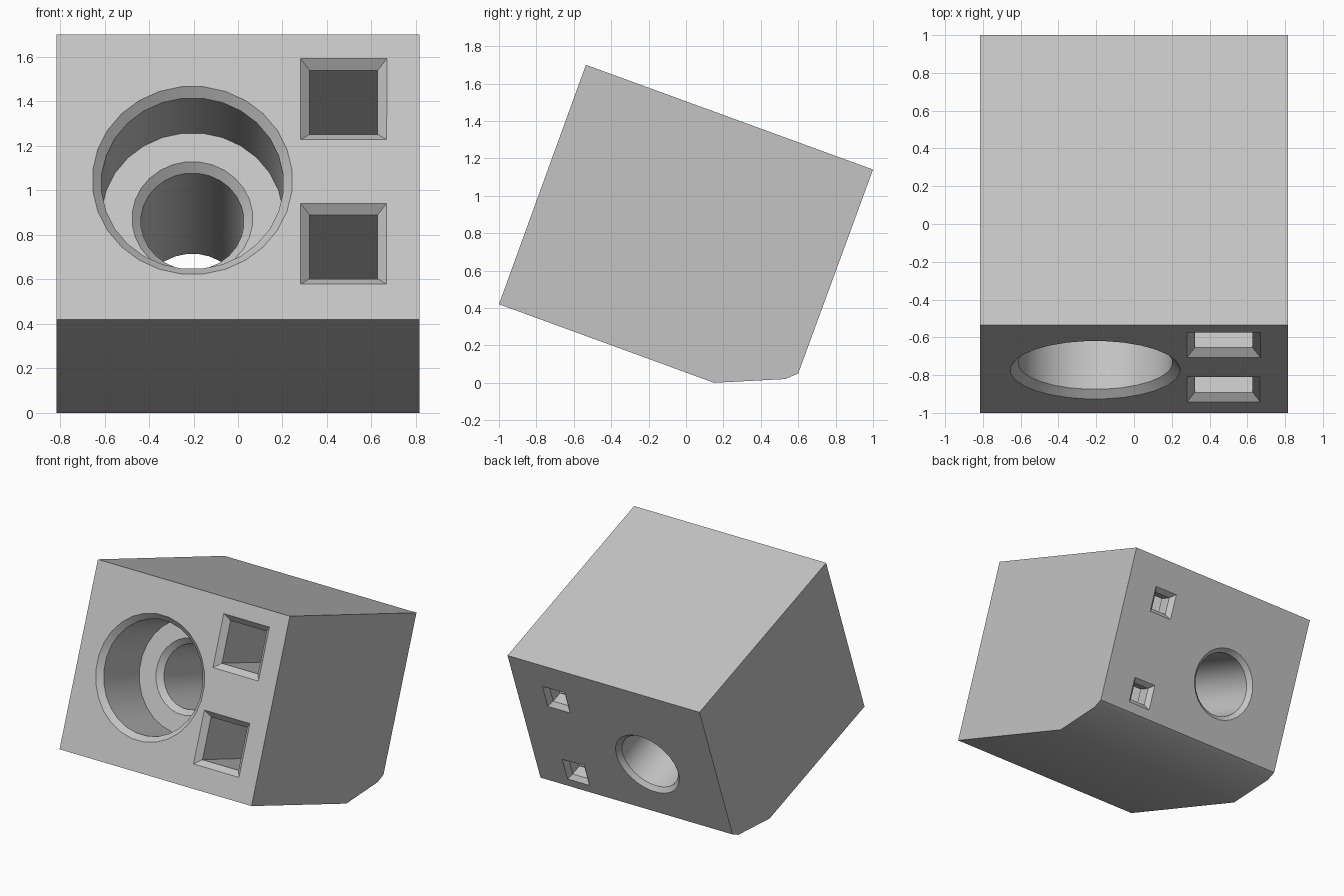
import bpy, bmesh
from math import radians, sin, cos, pi, sqrt
from mathutils import Vector

cube = bpy.data.objects.get("Cube")
if cube:
    bpy.data.objects.remove(cube, do_unlink=True)

grey = bpy.data.materials.new("light grey")
grey.use_nodes = True
colour = (0.55, 0.55, 0.55, 1)
grey.diffuse_color = colour
grey.node_tree.nodes["Principled BSDF"].inputs["Base Color"].default_value = colour

# The block leans back; hole axes run square to its sloping front face
TILT = radians(20)
INWARD = Vector((0, cos(TILT), -sin(TILT)))
UPWARD = Vector((0, sin(TILT), cos(TILT)))
FRONT_EDGE = Vector((0, -1, 0.42))
HALF_WIDTH = 0.815
LENGTH = 1.64
BEVEL = 0.04


def loft(name, rings):
    """Skin a list of point rings into a closed solid."""
    bm = bmesh.new()
    loops = [[bm.verts.new(p) for p in ring] for ring in rings]
    n = len(loops[0])
    for a, b in zip(loops, loops[1:]):
        for i in range(n):
            j = (i + 1) % n
            bm.faces.new((a[i], a[j], b[j], b[i]))
    bm.faces.new(loops[0])
    bm.faces.new(loops[-1])
    bmesh.ops.recalc_face_normals(bm, faces=bm.faces)
    mesh = bpy.data.meshes.new(name)
    bm.to_mesh(mesh)
    bm.free()
    mesh.materials.append(grey)
    obj = bpy.data.objects.new(name, mesh)
    bpy.context.collection.objects.link(obj)
    return obj


def stepped_cutter(name, x, height, wide, narrow, floor, sides):
    """Wide pocket with a narrow through hole, all mouths chamfered."""
    steps = [(wide + 2 * BEVEL, -BEVEL), (wide, BEVEL), (wide, floor),
             (narrow + BEVEL, floor), (narrow, floor + BEVEL),
             (narrow, LENGTH - BEVEL), (narrow + 2 * BEVEL, LENGTH + BEVEL)]
    scale = sqrt(2) if sides == 4 else 1
    centre = FRONT_EDGE + Vector((x, 0, 0)) + UPWARD * height
    rings = []
    for r, depth in steps:
        ring = []
        for i in range(sides):
            a = 2 * pi * (i + 0.5) / sides
            ring.append(centre + INWARD * depth + UPWARD * (r * scale * sin(a))
                        + Vector((r * scale * cos(a), 0, 0)))
        rings.append(ring)
    cutter = loft(name, rings)
    cutter.hide_render = True
    return cutter


# Body: side profile extruded across the width
profile = [(-1, 0.42), (-0.535, 1.70), (1, 1.14), (0.6, 0.05), (0.53, 0.02), (0.15, 0)]
block = loft("mount_block", [[(x, y, z) for y, z in profile]
                             for x in (-HALF_WIDTH, HALF_WIDTH)])

# Round counterbored hole and two square bolt pockets
cutters = [stepped_cutter("round_bore_cutter", -0.205, 0.665, 0.41, 0.232, 0.5, 28)]
for height in (0.362, 1.053):
    cutters.append(stepped_cutter("bolt_pocket_cutter", 0.475, height,
                                  0.153, 0.063, 1.47, 4))

bpy.ops.object.select_all(action='DESELECT')
bpy.context.view_layer.objects.active = block
block.select_set(True)
for cutter in cutters:
    mod = block.modifiers.new("cut", 'BOOLEAN')
    mod.operation = 'DIFFERENCE'
    mod.solver = 'EXACT'
    mod.object = cutter
    bpy.ops.object.modifier_apply(modifier=mod.name)
    bpy.data.objects.remove(cutter, do_unlink=True)

bpy.ops.object.shade_smooth_by_angle(angle=radians(30))
